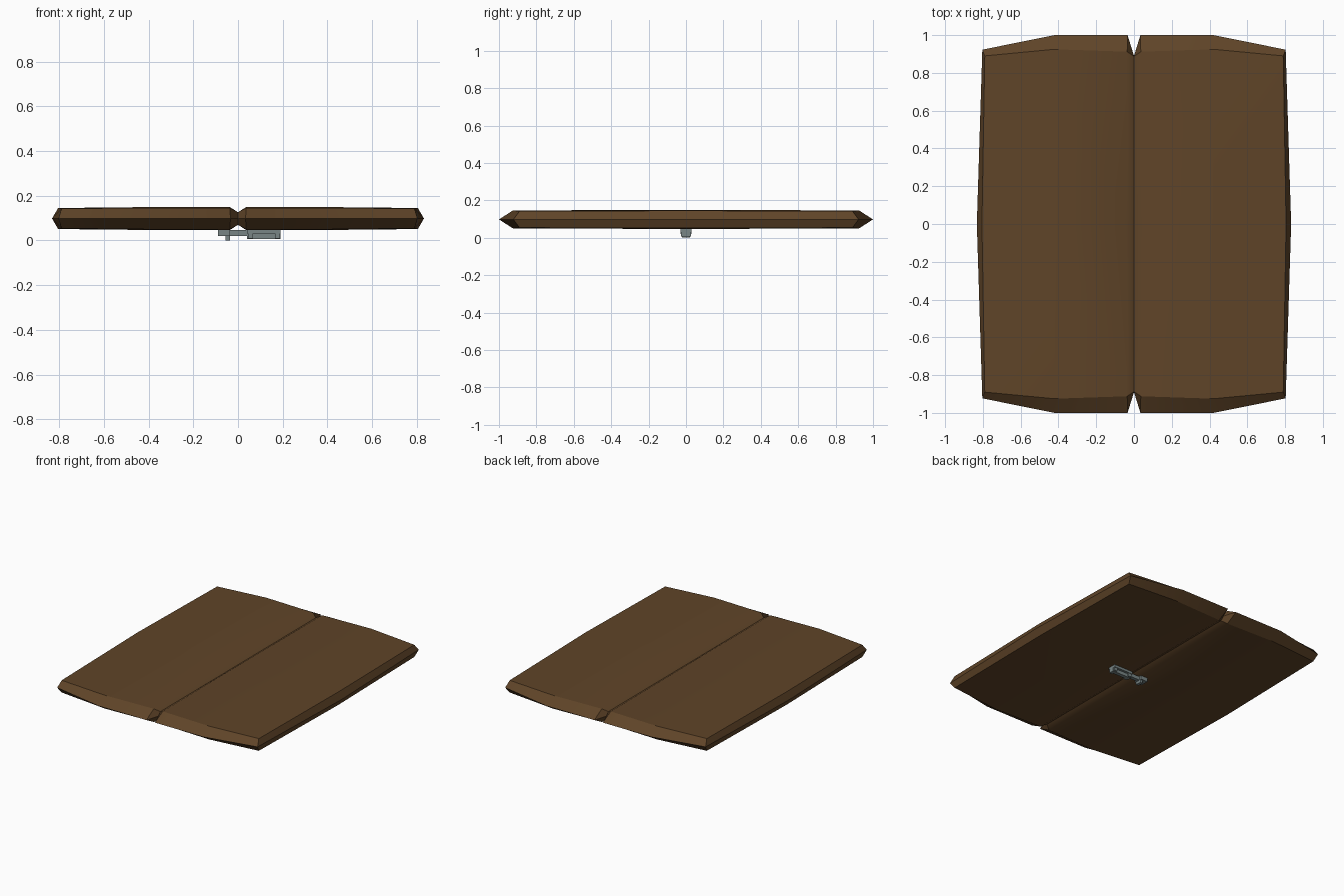
import bpy, bmesh

if "Cube" in bpy.data.objects:
    bpy.data.objects.remove(bpy.data.objects["Cube"])


def material(name, rgb):
    m = bpy.data.materials.new(name)
    m.diffuse_color = (*rgb, 1)
    m.use_nodes = True
    m.node_tree.nodes["Principled BSDF"].inputs["Base Color"].default_value = m.diffuse_color
    return m


wood = material("dark brown wood", (0.115, 0.058, 0.021))
metal = material("grey metal", (0.19, 0.235, 0.235))

MID = 0.098
# columns across one door leaf: (x, y) at the end of the flat face, half thickness
FACE = [(0.0, 0.888, 0.028), (0.036, 0.912, 0.048), (0.42, 0.925, 0.048), (0.79, 0.89, 0.044)]
# outline of the rim at half height
RIM = [(0.0, 0.89), (0.034, 1.0), (0.42, 1.0), (0.803, 0.923)]


def door_leaf(name, side):
    bm = bmesh.new()
    rim = {}
    for r in (-1, 1):
        for i, (x, y) in enumerate(RIM):
            rim[i, r] = bm.verts.new((side * x, r * y, MID))
    rim[3, 0] = bm.verts.new((side * 0.832, 0, MID))
    for s in (-1, 1):
        # broad face with a groove falling towards the centre line
        v = {}
        for i, (x, y, h) in enumerate(FACE):
            for r in (-1, 0, 1):
                bulge = 0.003 if r == 0 and i else 0
                px = 0.805 if (i == 3 and r == 0) else x
                v[i, r] = bm.verts.new((side * px, r * y, MID + s * (h + bulge)))
        for i in range(3):
            for r in (-1, 0):
                bm.faces.new((v[i, r], v[i + 1, r], v[i + 1, r + 1], v[i, r + 1]))
            # chamfers at both ends
            for r in (-1, 1):
                bm.faces.new((v[i, r], v[i + 1, r], rim[i + 1, r], rim[i, r]))
        # chamfer along the outer side
        for r in (-1, 0):
            bm.faces.new((v[3, r], v[3, r + 1], rim[3, r + 1], rim[3, r]))
        # flat inner side where the leaves meet
        bm.faces.new((rim[0, -1], v[0, -1], v[0, 0], v[0, 1], rim[0, 1]))
    bmesh.ops.recalc_face_normals(bm, faces=bm.faces)
    # smooth across the broad face and into the groove, crisp chamfers
    for f in bm.faces:
        f.smooth = True
    for e in bm.edges:
        a, b = e.verts
        groove = all(abs(abs(p.co.x) - 0.036) < 1e-4 for p in (a, b))
        e.smooth = groove or e.calc_face_angle(0) < 0.3
    me = bpy.data.meshes.new(name)
    bm.to_mesh(me)
    bm.free()
    me.materials.append(wood)
    bpy.context.collection.objects.link(bpy.data.objects.new(name, me))


def block(name, x0, x1, y0, y1, z0, z1):
    bm = bmesh.new()
    bmesh.ops.create_cube(bm, size=1)
    for p in bm.verts:
        p.co = ((x0 + x1) / 2 + p.co.x * (x1 - x0),
                (y0 + y1) / 2 + p.co.y * (y1 - y0),
                (z0 + z1) / 2 + p.co.z * (z1 - z0))
    me = bpy.data.meshes.new(name)
    bm.to_mesh(me)
    bm.free()
    me.materials.append(metal)
    bpy.context.collection.objects.link(bpy.data.objects.new(name, me))


door_leaf("left_door_leaf", -1)
door_leaf("right_door_leaf", 1)

# latch under the centre seam
block("latch_plate_left", -0.09, -0.035, -0.03, 0.03, 0.02, 0.05)
block("latch_catch", -0.056, -0.036, -0.022, 0.022, 0.0, 0.05)
block("latch_bar", -0.04, 0.05, -0.013, 0.013, 0.02, 0.046)
block("latch_plate_right", 0.04, 0.19, -0.03, 0.03, 0.03, 0.05)
block("latch_bolt", 0.04, 0.19, -0.013, 0.013, 0.006, 0.035)
for i, x in enumerate((0.045, 0.165)):
    block(f"latch_guide_{i + 1}", x, x + 0.022, -0.026, 0.026, 0.008, 0.035)
